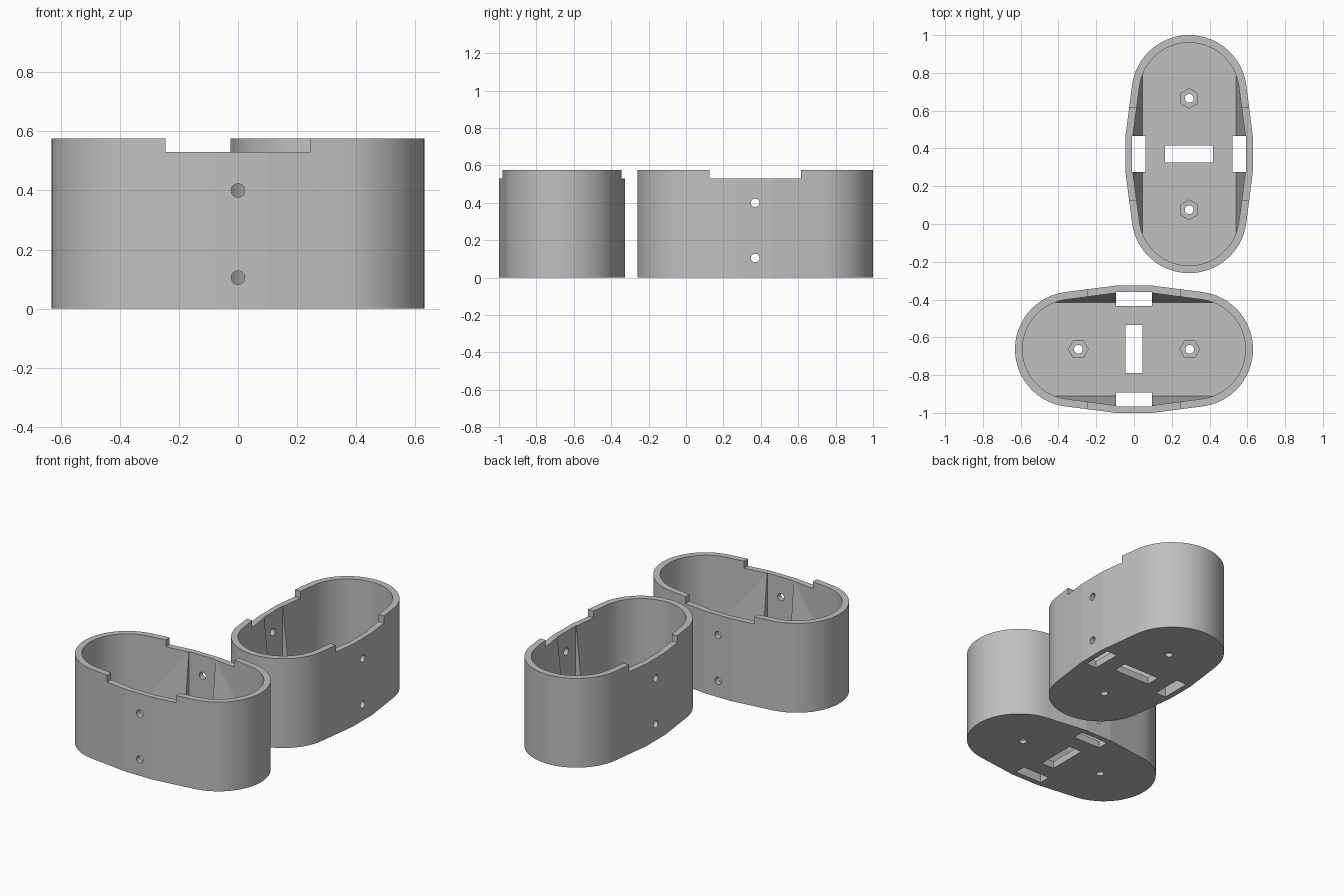
import bpy, bmesh
from math import sin, cos, pi, atan2, acos, hypot
from mathutils import Matrix

if "Cube" in bpy.data.objects:
    bpy.data.objects.remove(bpy.data.objects["Cube"], do_unlink=True)

HEIGHT, FLOOR, NOTCH_Z = 0.575, 0.045, 0.53
END_X = 0.325      # centre of the rounded ends
FLAT_X = 0.095     # half length of the flat middle of each long side

grey = bpy.data.materials.new("light grey plastic")
grey.use_nodes = True
colour = (0.53, 0.53, 0.53, 1)
grey.diffuse_color = colour
grey.node_tree.nodes["Principled BSDF"].inputs["Base Color"].default_value = colour


def outline(radius, half_width, steps=44):
    """Rounded ends joined by tangent lines to a flat middle."""
    dx, dy = FLAT_X - END_X, half_width
    a = atan2(dy, dx) - acos(radius / hypot(dx, dy))
    arc = [-a + 2 * a * i / steps for i in range(steps + 1)]
    right = [(END_X + radius * cos(t), radius * sin(t)) for t in arc]
    half = right + [(FLAT_X, half_width)]
    half = [(FLAT_X, -half_width)] + half
    return half + [(-x, -y) for x, y in half]


def prism(name, points, low, high, matrix=Matrix()):
    """Extrude a flat polygon along z, then place it."""
    bm = bmesh.new()
    face = bm.faces.new([bm.verts.new((x, y, low)) for x, y in points])
    top = bmesh.ops.extrude_face_region(bm, geom=[face])["geom"]
    moved = [v for v in top if isinstance(v, bmesh.types.BMVert)]
    bmesh.ops.translate(bm, verts=moved, vec=(0, 0, high - low))
    bmesh.ops.transform(bm, matrix=matrix, verts=bm.verts)
    bmesh.ops.recalc_face_normals(bm, faces=bm.faces)
    mesh = bpy.data.meshes.new(name)
    bm.to_mesh(mesh)
    bm.free()
    mesh.materials.append(grey)
    obj = bpy.data.objects.new(name, mesh)
    bpy.context.collection.objects.link(obj)
    return obj


def box(name, x0, x1, y0, y1, z0, z1):
    return prism(name, [(x0, y0), (x1, y0), (x1, y1), (x0, y1)], z0, z1)


def ring(radius, sides, cx=0, cy=0):
    return [(cx + radius * cos(2 * pi * i / sides),
             cy + radius * sin(2 * pi * i / sides)) for i in range(sides)]


def cut(body, cutter):
    """Subtract the cutter from the body and discard the cutter."""
    cutter.hide_render = True
    mod = body.modifiers.new("cut", "BOOLEAN")
    mod.operation, mod.solver, mod.object = "DIFFERENCE", "EXACT", cutter
    bpy.context.view_layer.objects.active = body
    bpy.ops.object.modifier_apply(modifier=mod.name)
    bpy.data.objects.remove(cutter, do_unlink=True)


# Cavity, trimmed by sloping planes so the long walls thicken downward
cavity = prism("cavity_cutter", outline(0.265, 0.298), FLOOR, 0.7)
along_x = Matrix(((0, 0, 1, 0), (1, 0, 0, 0), (0, 1, 0, 0), (0, 0, 0, 1)))
for s in (1, -1):
    wedge = [(s * 0.243, 0), (s * 0.5, 0), (s * 0.5, 0.6), (s * 0.305, 0.6)]
    cut(cavity, prism("wedge_cutter", wedge, -0.8, 0.8, along_x))

# Cup shell
cup = prism("front_cup", outline(0.305, 0.337), 0, HEIGHT)
cut(cup, cavity)

# Rim notch across both long sides
cut(cup, box("notch_cutter", -0.245, 0.245, -0.5, 0.5, NOTCH_Z, 0.8))

# Side slots running down through the floor, and the centre slot
for s in (1, -1):
    y0, y1 = sorted((s * 0.23, s * 0.302))
    cut(cup, box("side_slot_cutter", -FLAT_X, FLAT_X, y0, y1, -0.1, 0.7))
cut(cup, box("centre_slot_cutter", -0.045, 0.045, -0.127, 0.127, -0.1, 0.2))

# Floor screw holes with hexagonal nut pockets
for x in (-0.295, 0.295):
    cut(cup, prism("screw_cutter", ring(0.023, 24, x), -0.1, 0.2))
    cut(cup, prism("nut_cutter", ring(0.052, 6, x), 0.022, 0.2))

# Cross holes through both long walls
along_y = Matrix.Rotation(pi / 2, 4, "X")
for z in (0.105, 0.4):
    cut(cup, prism("cross_hole_cutter", ring(0.023, 24, 0, z), -0.6, 0.6, along_y))

bpy.ops.object.select_all(action="DESELECT")
cup.select_set(True)
bpy.context.view_layer.objects.active = cup
bpy.ops.object.shade_smooth_by_angle(angle=0.11)

# Second cup is the same part turned a quarter
back = cup.copy()
back.data = cup.data.copy()
back.name = "back_cup"
bpy.context.collection.objects.link(back)
cup.location = (0, -0.663, 0)
back.location = (0.292, 0.37, 0)
back.rotation_euler = (0, 0, pi / 2)
